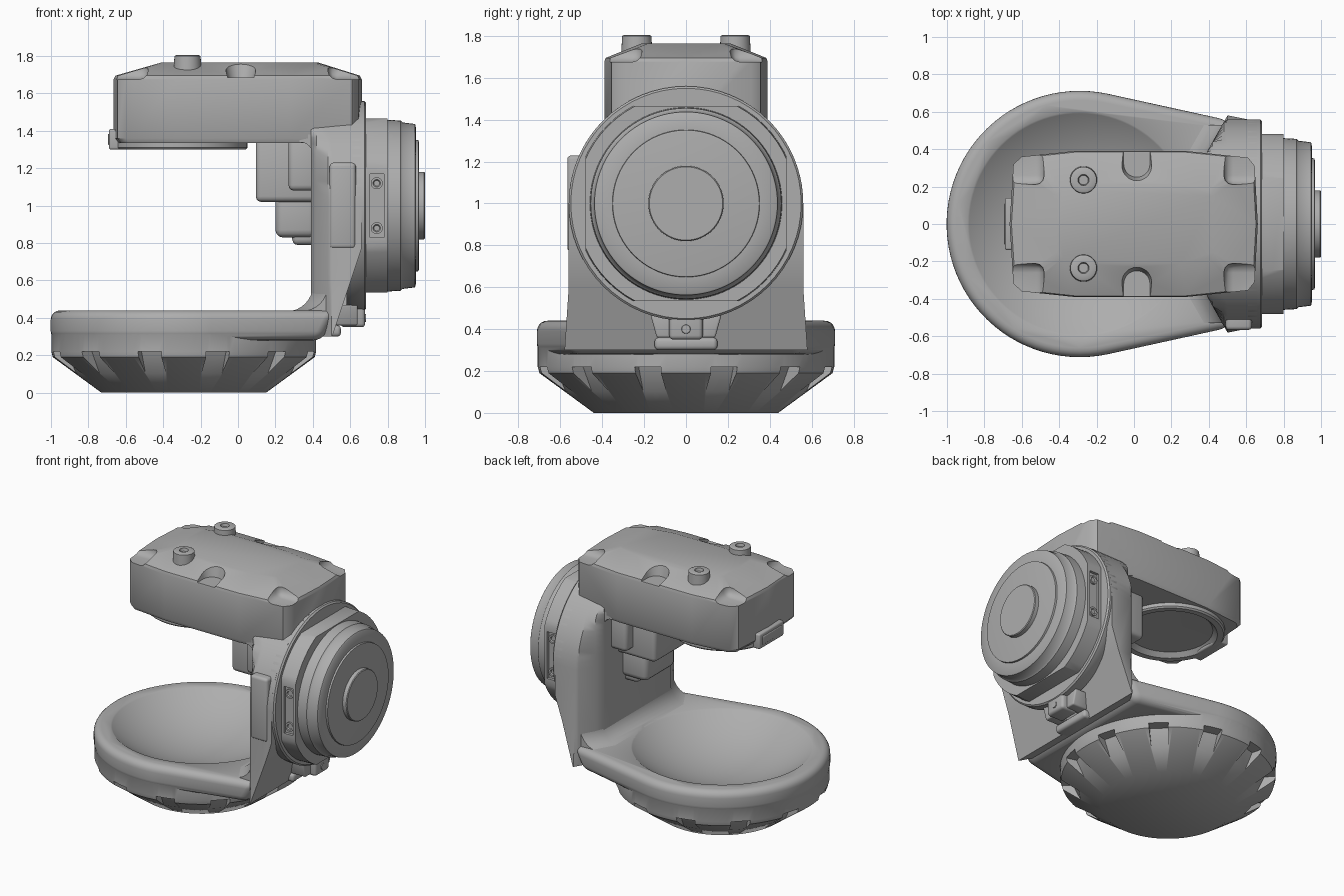
import bpy, bmesh
from math import sin, cos, pi, radians
from mathutils import Vector, Matrix

old = bpy.data.objects.get("Cube")
if old:
    bpy.data.objects.remove(old)

grey = bpy.data.materials.new("matte_grey")
grey.use_nodes = True
grey.diffuse_color = (0.42, 0.42, 0.42, 1)
grey.node_tree.nodes["Principled BSDF"].inputs["Base Color"].default_value = (0.42, 0.42, 0.42, 1)


def loft(name, loops):
    """Closed solid through a list of loops with equal point counts."""
    bm = bmesh.new()
    rings = [[bm.verts.new(p) for p in loop] for loop in loops]
    n = len(rings[0])
    for a, b in zip(rings, rings[1:]):
        for i in range(n):
            j = (i + 1) % n
            bm.faces.new((a[i], a[j], b[j], b[i]))
    bm.faces.new(rings[0][::-1])
    bm.faces.new(rings[-1])
    bmesh.ops.recalc_face_normals(bm, faces=bm.faces)
    me = bpy.data.meshes.new(name)
    bm.to_mesh(me)
    bm.free()
    me.materials.append(grey)
    ob = bpy.data.objects.new(name, me)
    bpy.context.scene.collection.objects.link(ob)
    return ob


def lathe(name, profile, centre, axis="z", n=64):
    """Solid of revolution; profile is (distance along axis, radius)."""
    c = Vector(centre)
    place = {"x": lambda h, u, v: (h, u, v), "y": lambda h, u, v: (u, h, v),
             "z": lambda h, u, v: (u, v, h)}[axis]
    return loft(name, [[c + Vector(place(h, r * cos(2 * pi * i / n), r * sin(2 * pi * i / n)))
                        for i in range(n)] for h, r in profile])


def box(name, x, y, z):
    return loft(name, [[(x[0], y[0], h), (x[1], y[0], h), (x[1], y[1], h), (x[0], y[1], h)] for h in z])


def finish(ob, bevel=0, cutters=(), segments=3, clip=(), fuse=()):
    """Round the edges, combine with other solids, bake the modifiers and shade."""
    if bevel:
        m = ob.modifiers.new("round", "BEVEL")
        m.width, m.segments, m.limit_method, m.angle_limit = bevel, segments, "ANGLE", radians(40)
    for op, tools in (("UNION", fuse), ("INTERSECT", clip), ("DIFFERENCE", cutters)):
        for tool in tools:
            m = ob.modifiers.new("combine", "BOOLEAN")
            m.operation, m.object, m.solver = op, tool, "EXACT"
    graph = bpy.context.evaluated_depsgraph_get()
    graph.update()
    me = bpy.data.meshes.new_from_object(ob.evaluated_get(graph))
    ob.modifiers.clear()
    ob.data = me
    me.shade_smooth()
    me.set_sharp_from_angle(angle=radians(38))
    return ob


def discard(tools):
    for t in tools:
        bpy.data.objects.remove(t)


# Base: teardrop collar on a round notched foot, hollowed by a dish
BX = -0.29
bowl = lathe("dish_cutter", [(-cos(a), sin(a)) for a in
                             [radians(0.2 + 1.5 * i) for i in range(26)]], (BX, 0, 1.24), n=96)
notches = []
for k in range(12):
    t = loft("notch_cutter", [[(r, -w, z), (0.85, -w, z), (0.85, w, z), (r, w, z)]
                              for r, w, z in ((0.57, 0.055, 0.08), (0.63, 0.065, 0.22))])
    t.data.transform(Matrix.Translation((BX, 0, 0)) @ Matrix.Rotation(radians(15 + 30 * k), 4, "Z"))
    notches.append(t)
foot = lathe("base_foot", [(0, 0.44), (0.19, 0.70), (0.22, 0.708), (0.36, 0.708)], (BX, 0, 0), n=96)

round_part = [(BX + 0.712 * cos(radians(a)), 0.712 * sin(radians(a))) for a in range(78, 283, 4)]
plan = [(0.53, -0.555), (0.53, 0.555)] + round_part
collar = loft("base", [[(x if x < 0.5 else 0.45 + (z - 0.28) / 2, y, z) for x, y in plan]
                       for z in (0.28, 0.44)])
finish(collar, 0.05, [bowl] + notches, 5, fuse=[foot])
discard([foot] + notches)


# Upright arm: arched slab, narrower on its inner face, with a sloping underside
def arch(x, half_width):
    arc = [(0.56 * cos(pi * i / 40), 1 + 0.56 * sin(pi * i / 40)) for i in range(41)]
    outline = arc + [(-0.56, 0.6), (-0.58, 0.3), (0.58, 0.3), (0.56, 0.6)]
    return [(x, max(-half_width, min(half_width, y)), z) for y, z in outline]


arm = loft("arm", [arch(0.39, 0.385), arch(0.42, 0.44), arch(0.48, 0.545), arch(0.50, 0.6), arch(0.66, 0.6)])
slope = loft("slope_cutter", [[(0.49, y, 0.26), (0.51, y, 0.32), (0.67, y, 0.80),
                               (0.9, y, 0.80), (0.9, y, 0.26)] for y in (-1, 1)])
finish(arm, cutters=[slope])
discard([slope])

# Concave fillets from collar into arm, and from arm into head
curve = [(0.26 + 0.14 * sin(a), 0.575 - 0.14 * cos(a)) for a in [pi / 16 * i for i in range(9)]]
finish(loft("arm_fillet", [[(x + dx, y, z) for x, z in curve + [(0.42, 0.575), (0.42, 0.4), (0.26, 0.4)]]
                           for y, dx in ((-0.53, 0.08), (-0.39, 0), (0.39, 0), (0.53, 0.08))]),
       cutters=[bowl])
discard([bowl])
curve = [(0.33 + 0.07 * sin(a), 1.27 + 0.07 * cos(a)) for a in [pi / 12 * i for i in range(7)]]
finish(loft("head_fillet", [[(x, y, z) for x, z in curve + [(0.44, 1.27), (0.44, 1.38), (0.33, 1.38)]]
                            for y in (-0.38, 0.38)]))

# Side panel on the arm
finish(box("arm_side_panel", (0.49, 0.63), (-0.567, -0.45), (0.77, 1.23)), 0.02)

# Joint: backing disc, squared-off housing, turning cap and hub
finish(lathe("joint_disc", [(0.58, 0.54), (0.61, 0.56), (0.675, 0.56), (0.685, 0.55)], (0, 0, 1), "x"))
housing = lathe("joint_housing", [(0.67, 0.53), (0.80, 0.525)], (0, 0, 1), "x")
square = box("housing_trim", (0.6, 0.9), (-0.48, 0.48), (0.535, 1.465))
pockets = [box("pocket_cutter", (0.705, 0.78), y, (0.83, 1.17)) for y in ((-0.6, -0.46), (0.46, 0.6))]
finish(housing, clip=[square], cutters=pockets)
discard([square] + pockets)
for side in (-1, 1):
    for z in (0.88, 1.12):
        finish(lathe("housing_screw", [(0.44, 0.032), (0.472, 0.032), (0.472, 0.02), (0.465, 0.015)],
                     (0.742, 0, z), "y", 20)).scale.y = side
finish(lathe("joint_cap", [(0.78, 0.46), (0.87, 0.455), (0.88, 0.445), (0.945, 0.437), (0.95, 0.43),
                           (0.953, 0.352), (0.965, 0.35), (0.967, 0.34)], (0, 0, 1), "x", 96))
finish(lathe("joint_hub", [(0.95, 0.18), (0.995, 0.18), (1.0, 0.175)], (0, 0, 1), "x"))

# Cable lug beneath the joint
finish(box("lug_block", (0.55, 0.68), (-0.08, 0.08), (0.35, 0.53)), 0.02)
finish(box("lug_tray", (0.42, 0.55), (-0.15, 0.15), (0.30, 0.36)), 0.02)
finish(lathe("lug_pin", [(0.67, 0.025), (0.685, 0.02)], (0, 0, 0.40), "x", 16))
for s in (-1, 1):
    finish(loft("lug_wing", [[(x, s * 0.06, 0.36), (x, s * 0.14, 0.36), (x, s * 0.17, 0.47),
                              (x, s * 0.06, 0.47)] for x in (0.52, 0.64)]), 0.01)

# Head: long housing with sloped top, corner pockets and side scoops
wide = [(0.662, 0), (0.645, 0.31), (0.61, 0.355), (0.28, 0.39), (-0.32, 0.39),
        (-0.60, 0.36), (-0.645, 0.32), (-0.665, 0)]
narrow = [(0.43, 0), (0.42, 0.15), (0.40, 0.18), (0.25, 0.21), (-0.28, 0.21),
          (-0.38, 0.18), (-0.41, 0.15), (-0.41, 0)]


def both(half, z, k=1.0):
    return [(x * k, y * k, z) for x, y in half + [(x, -y) for x, y in half[-2:0:-1]]]


head = loft("head_housing", [both(wide, 1.335, 0.97), both(wide, 1.36), both(wide, 1.675),
                             both(wide, 1.695, 0.985), both(narrow, 1.765)])
scoops = []
for sy in (-1, 1):
    arc = [(cos(pi * i / 16), sin(pi * i / 16)) for i in range(17)]
    scoops.append(loft("scoop_cutter", [[(0.015 + x * r, sy * (0.32 - y * r), z) for x, y in arc]
                                        + [(0.015 - r, sy * 0.6, z), (0.015 + r, sy * 0.6, z)]
                                        for z, r in ((1.685, 0.07), (1.8, 0.1))]))
    for sx in (-1, 1):
        t = box("corner_cutter", sorted((sx * 0.48, sx * 0.9)), sorted((sy * 0.21, sy * 0.6)), (1.675, 1.9))
        scoops.append(finish(t, 0.05))
finish(head, cutters=scoops)
discard(scoops)

# Hollow-topped studs on the head
for y in (-0.235, 0.235):
    finish(lathe("head_stud", [(1.70, 0.075), (1.80, 0.07), (1.805, 0.06),
                               (1.805, 0.03), (1.785, 0.025)], (-0.27, y, 0), n=32))

# Recessed ring under the head, and end tab
finish(lathe("head_underside_ring", [(1.36, 0.36), (1.31, 0.36), (1.30, 0.35), (1.30, 0.31), (1.33, 0.28),
                                     (1.335, 0.02)], (-0.31, 0, 0)))
finish(box("end_tab", (-0.69, -0.60), (-0.14, 0.14), (1.30, 1.41)), 0.012)
finish(box("end_tab_rim", (-0.695, -0.68), (-0.11, 0.11), (1.325, 1.385)), 0.006)

# Stepped bracket between head and arm
finish(box("bracket_upper", (0.095, 0.42), (-0.22, 0.22), (1.02, 1.36)), 0.03)
finish(box("bracket_front", (0.20, 0.42), (-0.17, 0.17), (0.83, 1.10)), 0.04)
finish(box("bracket_foot", (0.29, 0.42), (-0.14, 0.14), (0.79, 0.90)), 0.03)
finish(box("bracket_shoulder", (0.27, 0.42), (-0.30, 0.30), (1.08, 1.36)), 0.03)
